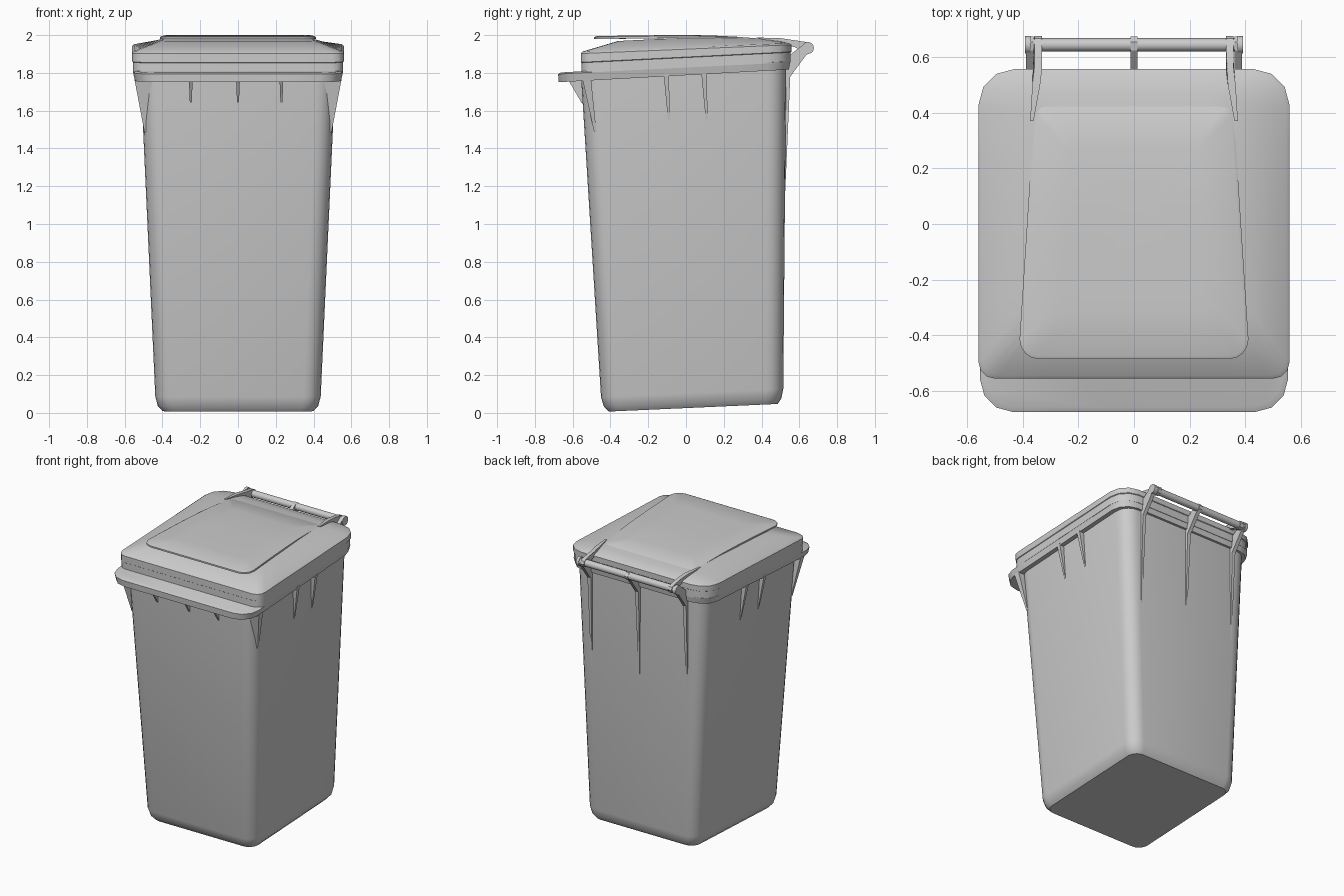
import bpy, bmesh, math
from mathutils import Vector

if "Cube" in bpy.data.objects:
    bpy.data.objects.remove(bpy.data.objects["Cube"])


def finish(name, bm, angle=35):
    bmesh.ops.recalc_face_normals(bm, faces=bm.faces)
    me = bpy.data.meshes.new(name)
    bm.to_mesh(me)
    bm.free()
    ob = bpy.data.objects.new(name, me)
    bpy.context.collection.objects.link(ob)
    bpy.ops.object.select_all(action='DESELECT')
    ob.select_set(True)
    bpy.context.view_layer.objects.active = ob
    bpy.ops.object.shade_smooth_by_angle(angle=math.radians(angle))
    return ob


def outline(hf, hb, yf, yb, rf, rb, seg=3, sub=6):
    """Rounded rectangle seen from above, front and back widths/radii differ."""
    corners = [(hf - rf, yf + rf, rf, -90), (hb - rb, yb - rb, rb, 0),
               (-hb + rb, yb - rb, rb, 90), (-hf + rf, yf + rf, rf, 180)]
    arcs = []
    for cx, cy, r, a0 in corners:
        arcs.append([Vector((cx + r * math.cos(math.radians(a0 + 90 * i / seg)),
                             cy + r * math.sin(math.radians(a0 + 90 * i / seg))))
                     for i in range(seg + 1)])
    pts = []
    for i, arc in enumerate(arcs):
        nxt = arcs[(i + 1) % 4][0]
        pts += arc + [arc[-1].lerp(nxt, k / sub) for k in range(1, sub)]
    return pts


def ring(pts, zfun):
    return [(p.x, p.y, zfun(p.y)) for p in pts]


def tilt(z, slope=0.055, y0=-0.56):
    return lambda y: z + slope * (y - y0)


def loft(name, rings, angle=35):
    bm = bmesh.new()
    vs = [[bm.verts.new(p) for p in r] for r in rings]
    n = len(vs[0])
    for a, b in zip(vs, vs[1:]):
        for i in range(n):
            bm.faces.new((a[i], a[(i + 1) % n], b[(i + 1) % n], b[i]))
    bm.faces.new(vs[0])
    bm.faces.new(vs[-1])
    return finish(name, bm, angle)


def plate(name, pts, widths, axis):
    """Flat rib: a polygon thickened along an axis, with a width per point."""
    bm = bmesh.new()
    ax = Vector(axis)
    a = [bm.verts.new(Vector(p) - ax * w / 2) for p, w in zip(pts, widths)]
    b = [bm.verts.new(Vector(p) + ax * w / 2) for p, w in zip(pts, widths)]
    bm.faces.new(a)
    bm.faces.new(b[::-1])
    for i in range(len(a)):
        j = (i + 1) % len(a)
        bm.faces.new((a[i], b[i], b[j], a[j]))
    return finish(name, bm, 25)


def rod(name, x0, x1, y, z, r, n=16):
    rings = [[(x, y + r * math.cos(2 * math.pi * i / n), z + r * math.sin(2 * math.pi * i / n))
              for i in range(n)] for x in (x0, x1)]
    return loft(name, rings)


# Tapered bin body
body = [(.40, -.41, .485, .07, 0.007), (.425, -.435, .505, .085, .035),
        (.438, -.45, .515, .09, .085), (.515, -.555, .53, .10, 1.77)]
loft("bin_body", [ring(outline(h, h, yf, yb, r, r, 5, 1), tilt(z, .045, -.41 if z < 1 else -.56))
                  for h, yf, yb, r, z in body])

# Rim flange with a projecting front lip
rim = [(.51, -.62, .525, 1.757), (.545, -.674, .545, 1.757),
       (.555, -.677, .552, 1.80), (.54, -.66, .54, 1.808)]
loft("rim_flange", [ring(outline(h, h, yf, yb, .12, .12), tilt(z)) for h, yf, yb, z in rim])


# Lid: skirt, stepped band and sloped shoulder rising to the panel
def top(y):
    return 2.0 - (.03 * (y / .5) ** 2 if y > 0 else .006 * (y / .49) ** 2)


def base(y):
    return top(y) - .028 * min(1, max(0, (.40 - y) / .75))


def lid_ring(inset, z, slope):
    return ring(outline(.56 - inset, .56 - inset, -.557 + inset, .558 - inset, .06, .13),
                tilt(z, slope))


def scaled(pts, s):
    return [p * s for p in pts]


seat = outline(.405, .35, -.36, .47, .06, .06)
loft("lid", [lid_ring(.004, 1.80, .05), lid_ring(.004, 1.853, .05), lid_ring(0, 1.856, .05),
             lid_ring(0, 1.902, .042), lid_ring(.012, 1.913, .04)]
     + [ring(scaled(seat, s), base) for s in (1, .65, .3)])

# Raised lid panel overhanging at the front as a grip
panel = outline(.412, .36, -.486, .43, .07, .04, 4)
inner = outline(.40, .35, -.474, .42, .06, .03, 4)
loft("lid_panel", [ring(scaled(panel, .3), lambda y: top(y) - .016),
                   ring(panel, lambda y: top(y) - .016),
                   ring(panel, lambda y: top(y) - .005)]
     + [ring(scaled(inner, s), top) for s in (1, .65, .3)])

# Hinge bar and end knobs
rod("hinge_bar", -.385, .385, .645, 1.932, .024)
for s in (-1, 1):
    rod("hinge_knob", s * .372, s * .392, .645, 1.932, .032)

# Lid hinge arms
arm = [(.37, 1.987, .368), (.50, 1.984, .352), (.56, 1.975, .345), (.64, 1.963, .345),
       (.668, 1.952, .345), (.677, 1.932, .345), (.665, 1.91, .345), (.64, 1.903, .345),
       (.58, 1.935, .345), (.50, 1.955, .352)]
for s in (-1, 1):
    plate("lid_hinge_arm", [(s * x, y, z) for y, z, x in arm],
          [.012] + [.028] * 9, (1, 0, 0))

# Long tapering back fins that carry the hinge bar
fin = [(.520, 1.05), (.552, 1.78), (.635, 1.893), (.668, 1.915), (.675, 1.935),
       (.655, 1.958), (.625, 1.953), (.53, 1.88), (.51, 1.78)]
for x in (-.375, 0, .375):
    plate("back_fin", [(x, y, z) for y, z in fin], [.006] + [.026] * 8, (1, 0, 0))

# Short front ribs under the lip
for x in (-.25, 0, .23):
    plate("front_rib", [(x, -.52, 1.765), (x, -.625, 1.765), (x, -.552, 1.64), (x, -.52, 1.64)],
          [.02, .02, .01, .01], (1, 0, 0))

# Side ribs and front corner gussets
for s in (-1, 1):
    for y in (-.105, .095):
        plate("side_rib", [(s * .49, y, 1.80), (s * .55, y, 1.80),
                           (s * .507, y + .015, 1.55), (s * .49, y + .015, 1.55)],
              [.028, .028, .01, .01], (0, 1, 0))
    plate("corner_gusset", [(s * .45, -.525, 1.765), (s * .548, -.525, 1.765),
                            (s * .495, -.48, 1.485), (s * .45, -.48, 1.485)],
          [.045, .045, .012, .012], (0, 1, 0))
